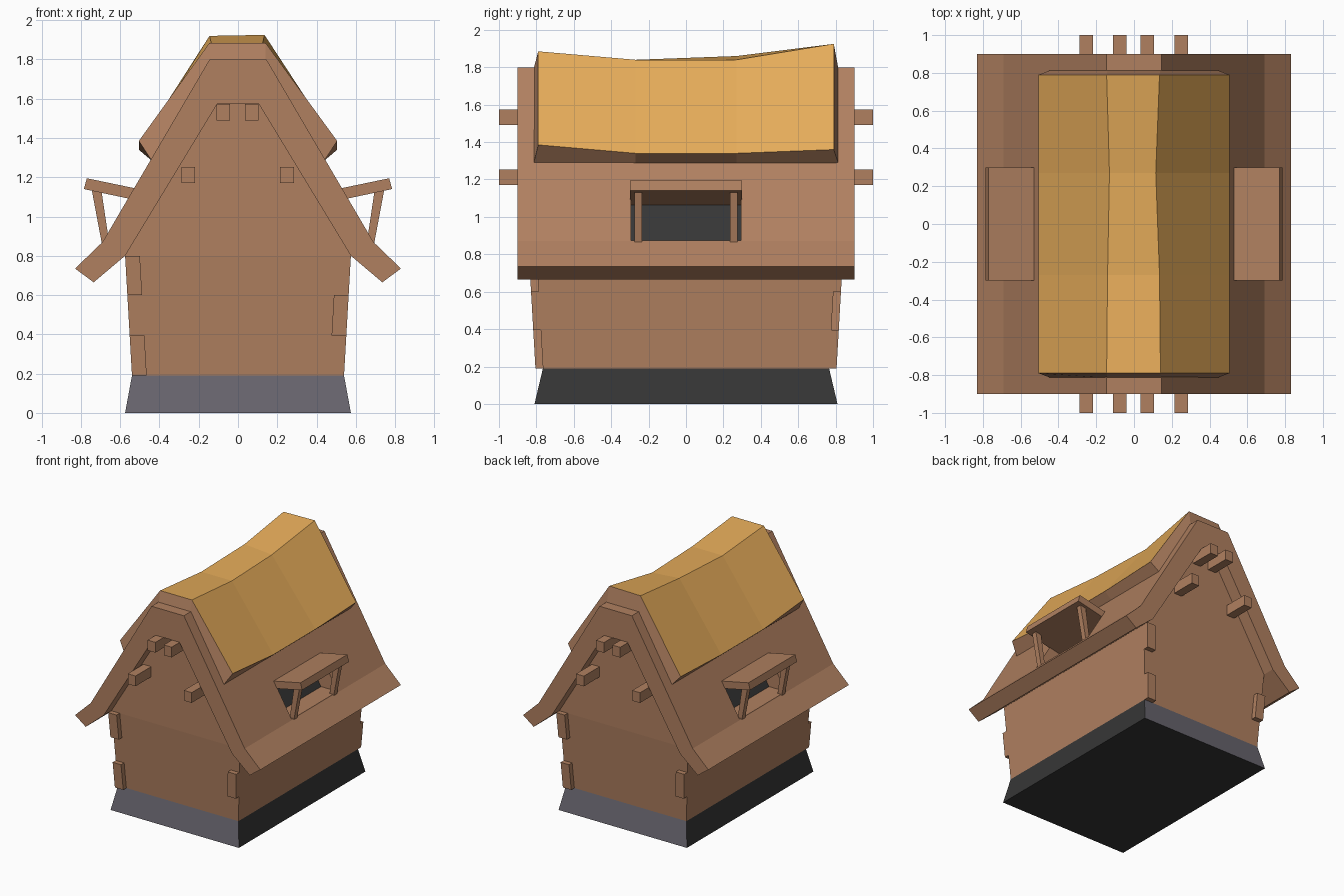
import bpy, bmesh

if "Cube" in bpy.data.objects:
    bpy.data.objects.remove(bpy.data.objects["Cube"])


def material(name, rgb):
    m = bpy.data.materials.new(name)
    m.diffuse_color = (*rgb, 1)
    m.use_nodes = True
    m.node_tree.nodes["Principled BSDF"].inputs["Base Color"].default_value = m.diffuse_color
    return m


WOOD = material("brown_wood", (0.434, 0.216, 0.117))
STRAW = material("golden_thatch", (0.79, 0.413, 0.102))
STONE = material("grey_stone", (0.138, 0.130, 0.156))
DARK = material("dark_grey", (0.037, 0.037, 0.037))


def loft(name, rings, mats, strip_caps=False, rule=None):
    """Join equal rings; strip_caps pairs the outer half of a ring with the inner half."""
    bm = bmesh.new()
    loops = [[bm.verts.new(p) for p in r] for r in rings]
    n = len(loops[0])
    for a, b in zip(loops, loops[1:]):
        for j in range(n):
            k = (j + 1) % n
            f = bm.faces.new((a[j], a[k], b[k], b[j]))
            if rule and rule(j):
                f.material_index = 1
    for r in (loops[0], loops[-1]):
        if strip_caps:
            for i in range(n // 2 - 1):
                bm.faces.new((r[i], r[i + 1], r[n - 2 - i], r[n - 1 - i]))
        else:
            bm.faces.new(r)
    bmesh.ops.recalc_face_normals(bm, faces=bm.faces)
    me = bpy.data.meshes.new(name)
    bm.to_mesh(me)
    bm.free()
    for m in mats:
        me.materials.append(m)
    ob = bpy.data.objects.new(name, me)
    bpy.context.collection.objects.link(ob)
    return ob


def prism(name, profile, y0, y1, mat=WOOD, **kw):
    return loft(name, [[(x, y, z) for x, z in profile] for y in (y0, y1)], [mat], **kw)


def rect(x0, x1, y0, y1, z):
    return [(x0, y0, z), (x1, y0, z), (x1, y1, z), (x0, y1, z)]


def box(name, x0, x1, y0, y1, z0, z1):
    return loft(name, [rect(x0, x1, y0, y1, z0), rect(x0, x1, y0, y1, z1)], [WOOD])


def mirrored(half):
    return half + [(-x, z) for x, z in reversed(half)]


# Foundation: grey ends, dark long sides and underside
base = loft("foundation", [rect(-.575, .575, -.81, .81, 0),
                           rect(-.54, .54, -.765, .765, .19)], [STONE, DARK])
for p in base.data.polygons:
    p.material_index = 0 if abs(p.normal.y) > .7 else 1

# Flared walls and gable block
loft("walls", [rect(-.54, .54, -.765, .765, .19),
               rect(-.575, .575, -.80, .80, .8)], [WOOD])
prism("gable", mirrored([(.575, .8), (.105, 1.575)]), -.80, .80)

# Corner blocks, alternating in height, flush with the side walls
for s in (-1, 1):
    for side, z0, z1 in ((1, .19, .395), (1, .6, .8), (-1, .395, .6)):
        rings = []
        for z in (z0, z1):
            d = (z - .19) * .035 / .61
            xs = sorted((s * side * (.54 + d), s * side * (.465 + d)))
            ys = sorted((s * (.74 + d), s * (.805 + d)))
            rings.append(rect(*xs, *ys, z))
        loft("corner_block", rings, [WOOD])

# Roof shell with kicked eaves
outer = mirrored([(.83, .735), (.69, .87), (.145, 1.80)])
inner = mirrored([(.735, .665), (.575, .8), (.105, 1.575)])
roof = prism("roof", outer + inner[::-1], -.9, .9, strip_caps=True)

# Window openings cut through both slopes
cutter = box("opening_cutter", -.95, .95, -.295, .295, .875, 1.11)
cutter.hide_render = True
mod = roof.modifiers.new("openings", 'BOOLEAN')
mod.operation, mod.object, mod.solver = 'DIFFERENCE', cutter, 'EXACT'
dg = bpy.context.evaluated_depsgraph_get()
cut = bpy.data.meshes.new_from_object(roof.evaluated_get(dg))
roof.modifiers.clear()
roof.data = cut
bpy.data.objects.remove(cutter)

# Sagging thatch cover: y, base y, ridge left/right x and z, eave z
stations = [(-.79, -.815, -.145, .14, 1.885, 1.885, 1.385),
            (-.27, -.27, -.14, .135, 1.84, 1.84, 1.34),
            (.27, .27, -.13, .115, 1.86, 1.84, 1.34),
            (.79, .815, -.145, .135, 1.92, 1.925, 1.36)]
rings = []
for y, yb, xl, xr, zl, zr, ze in stations:
    bottom = [(.44, 1.285), (.14, 1.79), (-.14, 1.79), (-.44, 1.285)]
    top = [(-.505, ze), (xl, zl), (xr, zr), (.505, ze)]
    rings.append([(x, yb, z) for x, z in bottom] + [(x, y, z) for x, z in top])
loft("thatch", rings, [WOOD, STRAW], strip_caps=True, rule=lambda j: j in (4, 5, 6))

# Dormers on both sides: dark pane, tilted awning, two props
for s in (-1, 1):
    def flip(pts):
        return [(s * x, z) for x, z in pts]
    prism("window_pane", flip([(.539, .86), (.547, .86), (.389, 1.12), (.381, 1.12)]),
          -.3, .3, DARK)
    prism("awning", flip([(.41, 1.12), (.77, 1.195), (.785, 1.14), (.41, 1.06)]), -.3, .3)
    for y in (-.255, .255):
        prism("awning_prop", flip([(.745, 1.137), (.695, 1.128), (.655, .86), (.693, .86)]),
              y - .021, y + .021)

# Beam ends poking out of both gables
for s in (-1, 1):
    y0, y1 = sorted((s * .78, s * 1.0))
    for x, z in ((-.075, 1.49), (.07, 1.49), (-.253, 1.17), (.25, 1.17)):
        box("beam_end", x - .035, x + .035, y0, y1, z, z + .083)
